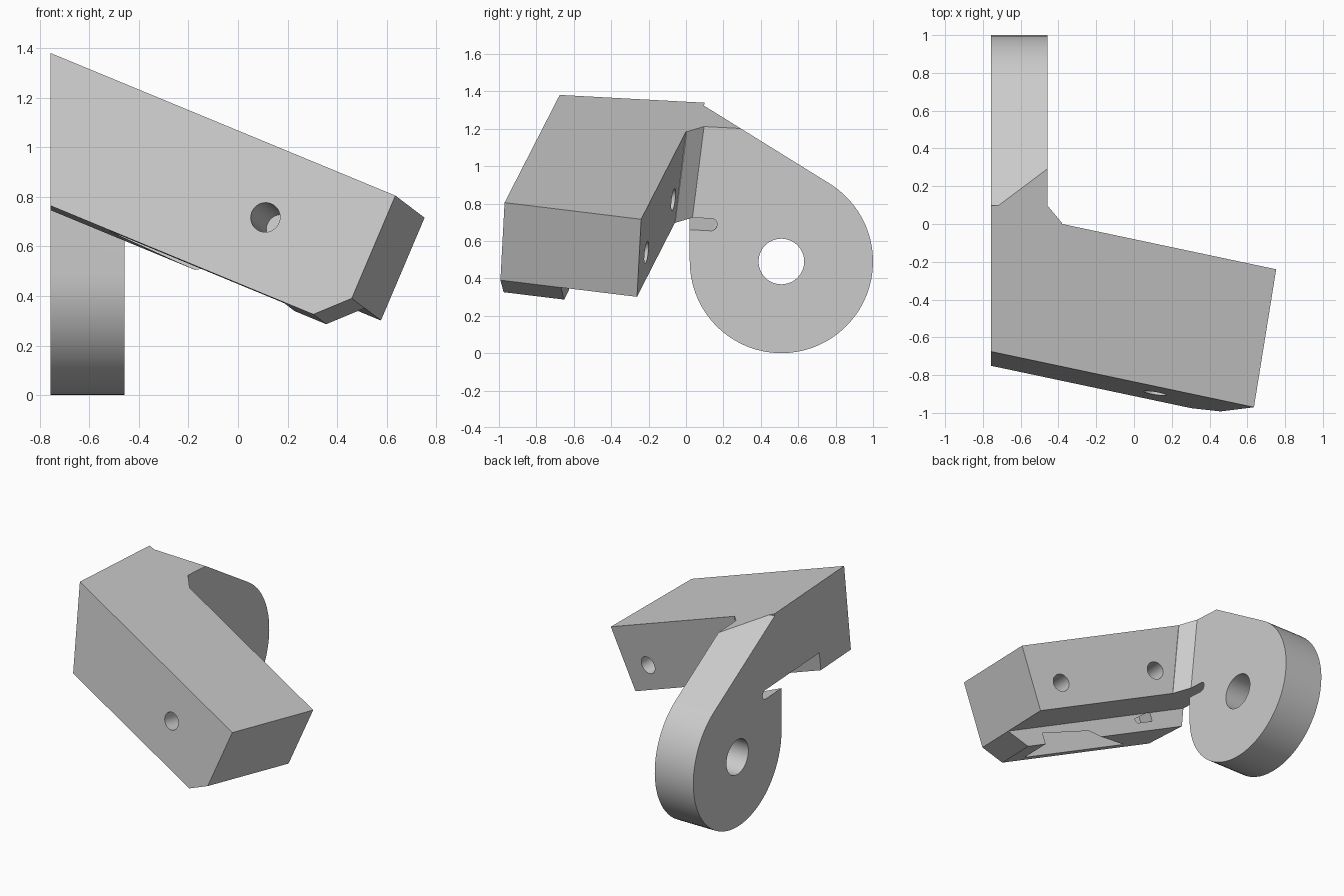
import bpy, bmesh, math
from mathutils import Vector, Matrix

if "Cube" in bpy.data.objects:
    bpy.data.objects.remove(bpy.data.objects["Cube"])

grey = bpy.data.materials.new("plain_grey")
grey.use_nodes = True
COLOUR = (0.6, 0.6, 0.6, 1)
grey.diffuse_color = COLOUR
grey.node_tree.nodes["Principled BSDF"].inputs["Base Color"].default_value = COLOUR

# Tilted frame of the arm: along its length, across it, and down through it
ORIGIN = Vector((0.635, -0.97, 0.805))
ALONG = Vector((-0.907, 0.192, 0.375)).normalized()
ACROSS = Vector((0.161, 0.98, -0.121))
ACROSS = (ACROSS - ALONG * ACROSS.dot(ALONG)).normalized()
DOWN = ALONG.cross(ACROSS)
if DOWN.z > 0:
    DOWN = -DOWN
LEFT, PLATE = -0.757, -0.457   # outer and inner faces of the plate
WIDTH, DEPTH, LIP = 0.745, 0.451, 0.57


def at(l, w, n):
    return ORIGIN + ALONG * l + ACROSS * w + DOWN * n


def prism(name, base, sweep, cuts=()):
    """Extrude a polygon; each cut (point, normal) drops the side the normal faces."""
    bm = bmesh.new()
    face = bm.faces.new([bm.verts.new(p) for p in base])
    top = bmesh.ops.extrude_face_region(bm, geom=[face])["geom"]
    bmesh.ops.translate(bm, vec=sweep, verts=[v for v in top if isinstance(v, bmesh.types.BMVert)])
    for point, normal in cuts:
        geom = bm.verts[:] + bm.edges[:] + bm.faces[:]
        bmesh.ops.bisect_plane(bm, geom=geom, plane_co=point, plane_no=normal, clear_outer=True)
        bmesh.ops.holes_fill(bm, edges=[e for e in bm.edges if e.is_boundary])
    bmesh.ops.recalc_face_normals(bm, faces=bm.faces)
    mesh = bpy.data.meshes.new(name)
    bm.to_mesh(mesh)
    bm.free()
    mesh.materials.append(grey)
    obj = bpy.data.objects.new(name, mesh)
    bpy.context.collection.objects.link(obj)
    return obj


def block(name, l, w, n):
    base = [at(l[0], w[0], n[0]), at(l[1], w[0], n[0]), at(l[1], w[1], n[0]), at(l[0], w[1], n[0])]
    return prism(name, base, DOWN * (n[1] - n[0]))


def ring(centre, u, v, radius, start=0, end=360, steps=48):
    angles = [math.radians(start + (end - start) * i / steps) for i in range(steps + 1)]
    if end - start == 360:
        angles.pop()
    return [centre + (u * math.cos(a) + v * math.sin(a)) * radius for a in angles]


def combine(target, tool, operation="DIFFERENCE"):
    mod = target.modifiers.new("combine", "BOOLEAN")
    mod.operation, mod.solver, mod.object = operation, "EXACT", tool
    bpy.context.view_layer.objects.active = target
    bpy.ops.object.modifier_apply(modifier=mod.name)
    bpy.data.objects.remove(tool)


left_cut = (Vector((LEFT, 0, 0)), Vector((-1, 0, 0)))
top_cut = (ORIGIN, -DOWN)
floor_cut = (at(0, 0, DEPTH), DOWN)

# Arm: end-on profile with the front lip hanging below, trimmed at the left
profile = [(0, 0), (WIDTH, 0), (WIDTH, DEPTH), (0.33, DEPTH), (0.33, LIP), (0, LIP)]
arm = prism("bracket", [at(0, w, n) for w, n in profile], ALONG * 2.2, [left_cut])

# Sloped end of the lip
combine(arm, prism("lip_chamfer", [at(l, -0.1, n) for l, n in
        ((-0.05, DEPTH), (0, DEPTH), (0.17, LIP + 0.05), (-0.05, LIP + 0.05))], ACROSS * 0.6))

# Pocket behind the thin front wall, with a shallow step at its far end
combine(arm, block("pocket", (0.26, 1.05), (0.06, 0.33), (0.36, 0.65)))
combine(arm, block("pocket_step", (1, 1.13), (0.2, 0.33), (0.36, 0.51)))

# Blind screw holes: one in the front, two in the back
for l, w, depth in ((0.457, 0, 0.4), (0.22, WIDTH, -0.35), (0.97, WIDTH, -0.35)):
    start = w - math.copysign(0.05, depth)
    combine(arm, prism("screw_hole", ring(at(l, start, 0.282), ALONG, DOWN, 0.06, steps=32),
                       ACROSS * (depth + math.copysign(0.05, depth))))

# Mounting plate: round eye with a tangent shoulder rising to the arm
Y, Z = Vector((0, 1, 0)), Vector((0, 0, 1))
hub = Vector((LEFT, 0.51, 0.49))
outline = ring(hub, Y, Z, 0.49, -180, 58)
outline += [Vector((LEFT, 0.02, outline[-1].z + 0.62 * (outline[-1].y - 0.02)))]
plate = prism("plate", outline, Vector((PLATE - LEFT, 0, 0)), [top_cut])
combine(plate, prism("eye", ring(hub - Vector((0.1, 0, 0)), Y, Z, 0.122), Vector((0.6, 0, 0))))

# Rounded relief slot under the arm
slot = ring(at(0.6, 0.925, DEPTH + 0.03), ACROSS, DOWN, 0.03, -90, 90, 16)
slot += [at(0.6, 0.5, DEPTH + 0.06), at(0.6, 0.5, DEPTH)]
combine(plate, prism("relief_slot", slot, ALONG * 1.8))

# Bevelled gusset between arm and plate
slope = Vector((0, -0.126, -0.992))
corners = [(-0.38, 0.006), (PLATE, 0.095), (LEFT, 0.08), (LEFT, -0.2), (-0.38, -0.2)]
gusset = prism("gusset", [Vector((x, y, 1.2)) - slope * 0.5 for x, y in corners],
               slope * 1.3, [top_cut, floor_cut])

combine(arm, gusset, "UNION")
combine(arm, plate, "UNION")

# Smooth the curved walls only
bpy.ops.object.select_all(action="DESELECT")
arm.select_set(True)
bpy.context.view_layer.objects.active = arm
bpy.ops.object.shade_smooth_by_angle(angle=math.radians(30))
